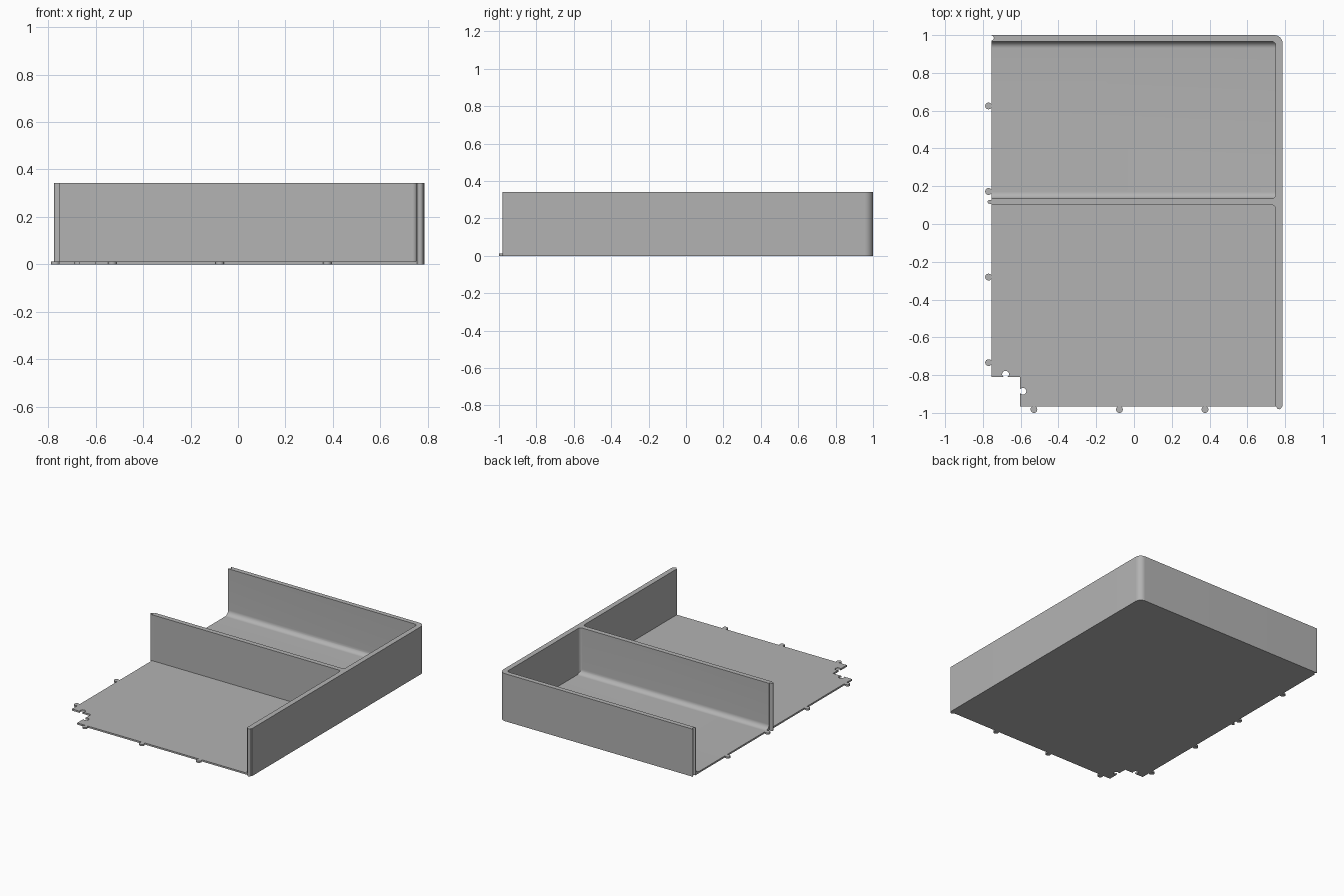
import bpy, bmesh, math
from mathutils import Matrix

if "Cube" in bpy.data.objects:
    bpy.data.objects.remove(bpy.data.objects["Cube"])

LEFT, FRONT = -0.755, -0.967      # floor edges on the open sides
R, D = 0.018, 0.015               # joint knob radius and offset from its edge
FLOOR, TOP = 0.012, 0.342

grey = bpy.data.materials.new("light grey plastic")
grey.diffuse_color = (0.45, 0.45, 0.45, 1)
grey.use_nodes = True
grey.node_tree.nodes["Principled BSDF"].inputs["Base Color"].default_value = grey.diffuse_color


def arc(cx, cy, r, a0, a1, n=10):
    return [(cx + r * math.cos(math.radians(a0 + (a1 - a0) * i / n)),
             cy + r * math.sin(math.radians(a0 + (a1 - a0) * i / n)))
            for i in range(n + 1)]


def prism(name, outline, lo, hi, along_x=False):
    """Extrude an outline along z, or a (y, z) outline along x."""
    bm = bmesh.new()
    face = bm.faces.new([bm.verts.new((x, y, lo)) for x, y in outline])
    top = bmesh.ops.extrude_face_region(bm, geom=[face])["geom"]
    verts = [g for g in top if isinstance(g, bmesh.types.BMVert)]
    bmesh.ops.translate(bm, verts=verts, vec=(0, 0, hi - lo))
    if along_x:
        bm.transform(Matrix(((0, 0, 1, 0), (1, 0, 0, 0), (0, 1, 0, 0), (0, 0, 0, 1))))
    bmesh.ops.recalc_face_normals(bm, faces=bm.faces)
    mesh = bpy.data.meshes.new(name)
    bm.to_mesh(mesh)
    bm.free()
    mesh.materials.append(grey)
    ob = bpy.data.objects.new(name, mesh)
    bpy.context.collection.objects.link(ob)
    return ob


# Half opening angle of a knob where it meets its edge
A = math.degrees(math.acos(D / R))

# Floor plate with round joint knobs, and a cut corner with matching sockets
plate = [(0.765, 0.97), (LEFT, 0.97)]
for y in (0.625, 0.172, -0.281, -0.734):
    plate += arc(LEFT - D, y, R, A, 360 - A, 16)
plate += [(LEFT, -0.81)]
plate += arc(-0.68, -0.81 + D, R, 270 - A, A - 90, 16)
plate += [(-0.603, -0.81)]
plate += arc(-0.603 + D, -0.885, R, 180 - A, A - 180, 16)
plate += [(-0.603, FRONT)]
for x in (-0.53, -0.077, 0.376):
    plate += arc(x, FRONT - D, R, 90 + A, 450 - A, 16)
plate += [(0.765, FRONT)]
tray = prism("tray", plate, 0, FLOOR)

# Back wall, right wall and divider as one rounded plan, with end tongues and groove
plan = [(0.787, FRONT)]
plan += arc(0.742, 0.955, 0.045, 0, 90, 12)
plan += [(LEFT, 1.0)]
plan += arc(LEFT, 0.985, 0.013, 90, -90)
plan += [(LEFT, 0.966)]
plan += arc(0.73, 0.946, 0.02, 90, 0)
plan += arc(0.73, 0.155, 0.02, 0, -90)
plan += [(LEFT, 0.135), (LEFT, 0.127)]
plan += arc(-0.765, 0.117, 0.01, 90, 270)
plan += [(LEFT, 0.107), (LEFT, 0.10)]
plan += arc(0.73, 0.08, 0.02, 90, 0)
plan += [(0.75, FRONT)]
plan += arc(0.768, FRONT - 0.001, 0.013, 180, 360)
walls = prism("walls", plan, 0, TOP)

# Concave fillets along the floor of the rear compartment
F = 0.035
z0 = FLOOR - 0.004
back = [(0.97, z0), (0.97, FLOOR + F)] + arc(0.966 - F, FLOOR + F, F, 0, -90) + [(0.966 - F, z0)]
mid = [(0.131, z0), (0.131, FLOOR + F)] + arc(0.135 + F, FLOOR + F, F, 180, 270) + [(0.135 + F, z0)]
fillets = [prism("back_fillet", back, LEFT, 0.756, True),
           prism("divider_fillet", mid, LEFT, 0.756, True)]

# Fuse everything into one moulded piece
for part in [walls] + fillets:
    mod = tray.modifiers.new("fuse", 'BOOLEAN')
    mod.operation, mod.solver, mod.object = 'UNION', 'EXACT', part
    bpy.context.view_layer.objects.active = tray
    bpy.ops.object.modifier_apply(modifier=mod.name)
    bpy.data.objects.remove(part)

bm = bmesh.new()
bm.from_mesh(tray.data)
bmesh.ops.remove_doubles(bm, verts=bm.verts, dist=0.0001)
bmesh.ops.dissolve_limit(bm, angle_limit=math.radians(0.5), verts=bm.verts, edges=bm.edges)
bmesh.ops.triangulate(bm, faces=[f for f in bm.faces if len(f.verts) > 4])
bm.to_mesh(tray.data)
bm.free()

bpy.ops.object.select_all(action='DESELECT')
tray.select_set(True)
bpy.context.view_layer.objects.active = tray
bpy.ops.object.shade_smooth_by_angle(angle=math.radians(30))
